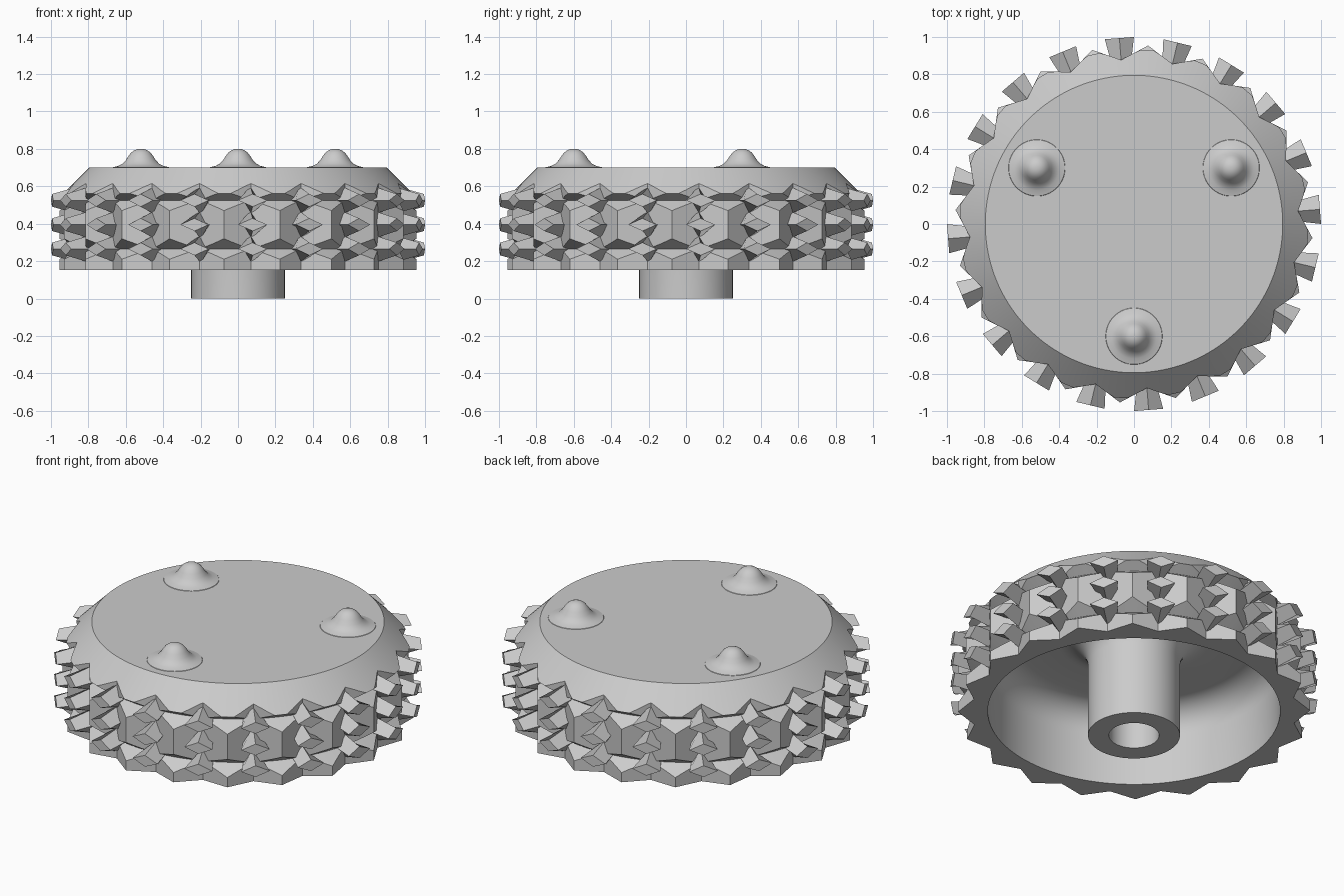
import bpy, bmesh
from math import sin, cos, pi, radians
from mathutils import Matrix, Vector

cube = bpy.data.objects.get("Cube")
if cube:
    bpy.data.objects.remove(cube)

TEETH = 20
PITCH = 2 * pi / TEETH
OFFSET = PITCH / 4          # angle of the first valley
PEAK, VALLEY = 0.957, 0.88
BASE, TOP, TOP_R = 0.152, 0.70, 0.795
GROOVES = (0.265, 0.525)
SLOPE = 0.055 / (PEAK - VALLEY)     # groove height per unit of radius
SEG = 160

grey = bpy.data.materials.new("grey plastic")
grey.use_nodes = True
colour = (0.6, 0.6, 0.6, 1)
grey.diffuse_color = colour
grey.node_tree.nodes["Principled BSDF"].inputs["Base Color"].default_value = colour


def finish(name, bm, smooth=True):
    bmesh.ops.remove_doubles(bm, verts=bm.verts, dist=0.0005)
    bmesh.ops.recalc_face_normals(bm, faces=bm.faces)
    mesh = bpy.data.meshes.new(name)
    bm.to_mesh(mesh)
    bm.free()
    mesh.materials.append(grey)
    obj = bpy.data.objects.new(name, mesh)
    bpy.context.collection.objects.link(obj)
    if smooth:
        bpy.ops.object.select_all(action='DESELECT')
        obj.select_set(True)
        bpy.context.view_layer.objects.active = obj
        bpy.ops.object.shade_smooth_by_angle(angle=radians(28))
    return obj


def skin(bm, rings):
    """Bridge a list of equal rings and cap both ends."""
    loops = [[bm.verts.new(p) for p in ring] for ring in rings]
    for a, b in zip(loops, loops[1:]):
        for i in range(len(a)):
            j = (i + 1) % len(a)
            bm.faces.new((a[i], a[j], b[j], b[i]))
    bm.faces.new(loops[0])
    bm.faces.new(loops[-1])


def circle(r, z, n=SEG):
    return [Vector((r * cos(OFFSET + 2 * pi * i / n), r * sin(OFFSET + 2 * pi * i / n), z))
            for i in range(n)]


def star(height, limit=PEAK):
    """Zigzag outline with straight walls; height depends on the radius."""
    steps = SEG // TEETH // 2
    points = []
    for k in range(2 * TEETH):
        ends = []
        for m in (k, k + 1):
            r = PEAK if m % 2 else VALLEY
            a = OFFSET + m * PITCH / 2
            ends.append(Vector((r * cos(a), r * sin(a), 0)))
        for s in range(steps):
            p = ends[0].lerp(ends[1], s / steps)
            p *= min(1, limit / p.length)
            p.z = height(p.length)
            points.append(p)
    return points


def fillet(centre_r, start, end):
    """Quarter-round rings joining the cavity ceiling to a wall."""
    angles = [radians(start + (end - start) * i / 8) for i in range(9)]
    return [circle(centre_r + 0.16 * cos(a), 0.44 + 0.16 * sin(a)) for a in angles]


# Hollow knob body: bored boss, rounded cavity, zigzag rim with two V grooves
bm = bmesh.new()
rings = [circle(0.136, 0.45), circle(0.136, 0), circle(0.25, 0)]
rings += fillet(0.41, 180, 90) + fillet(0.635, 90, 0)
rings += [circle(TOP_R, BASE), star(lambda r: BASE)]
low, high = GROOVES
lip = (TOP + TOP_R - high + SLOPE * VALLEY) / (1 + SLOPE)   # groove meets shoulder
rings += [star(lambda r: low - SLOPE * (r - VALLEY)), circle(VALLEY - 0.003, low),
          star(lambda r: low + SLOPE * (r - VALLEY)),
          star(lambda r: high - SLOPE * (r - VALLEY)), circle(VALLEY - 0.003, high),
          star(lambda r: high + SLOPE * (r - VALLEY), lip),
          star(lambda r: TOP + TOP_R - r, lip), circle(TOP_R, TOP)]
skin(bm, rings)
finish("knob_body", bm)

# Grip studs: rhombus rods that widen sideways and taper in height
bm = bmesh.new()
for z in (0.265, 0.395, 0.525):
    for k in range(TEETH):
        turn = Matrix.Rotation(OFFSET + k * PITCH, 4, 'Z')
        rings = []
        for r, half_w, half_h in ((0.85, 0.05, 0.075), (0.997, 0.078, 0.034)):
            rings.append([turn @ Vector((r, y * half_w, z + h * half_h))
                          for y, h in ((1, 0), (0, 1), (-1, 0), (0, -1))])
        skin(bm, rings)
finish("grip_studs", bm, smooth=False)

# Three round-headed bumps with flared skirts on the top
profile = ((0.155, -0.004), (0.15, 0.002), (0.12, 0.009), (0.098, 0.021), (0.08, 0.04),
           (0.066, 0.062), (0.052, 0.08), (0.036, 0.092), (0.018, 0.099), (0.004, 0.1))
for name, angle in (("front", -90), ("left", 30), ("right", 150)):
    bm = bmesh.new()
    skin(bm, [circle(r, TOP + h, 48) for r, h in profile])
    bump = finish(name + "_bump", bm)
    bump.location = (0.6 * cos(radians(angle)), 0.6 * sin(radians(angle)), 0)
